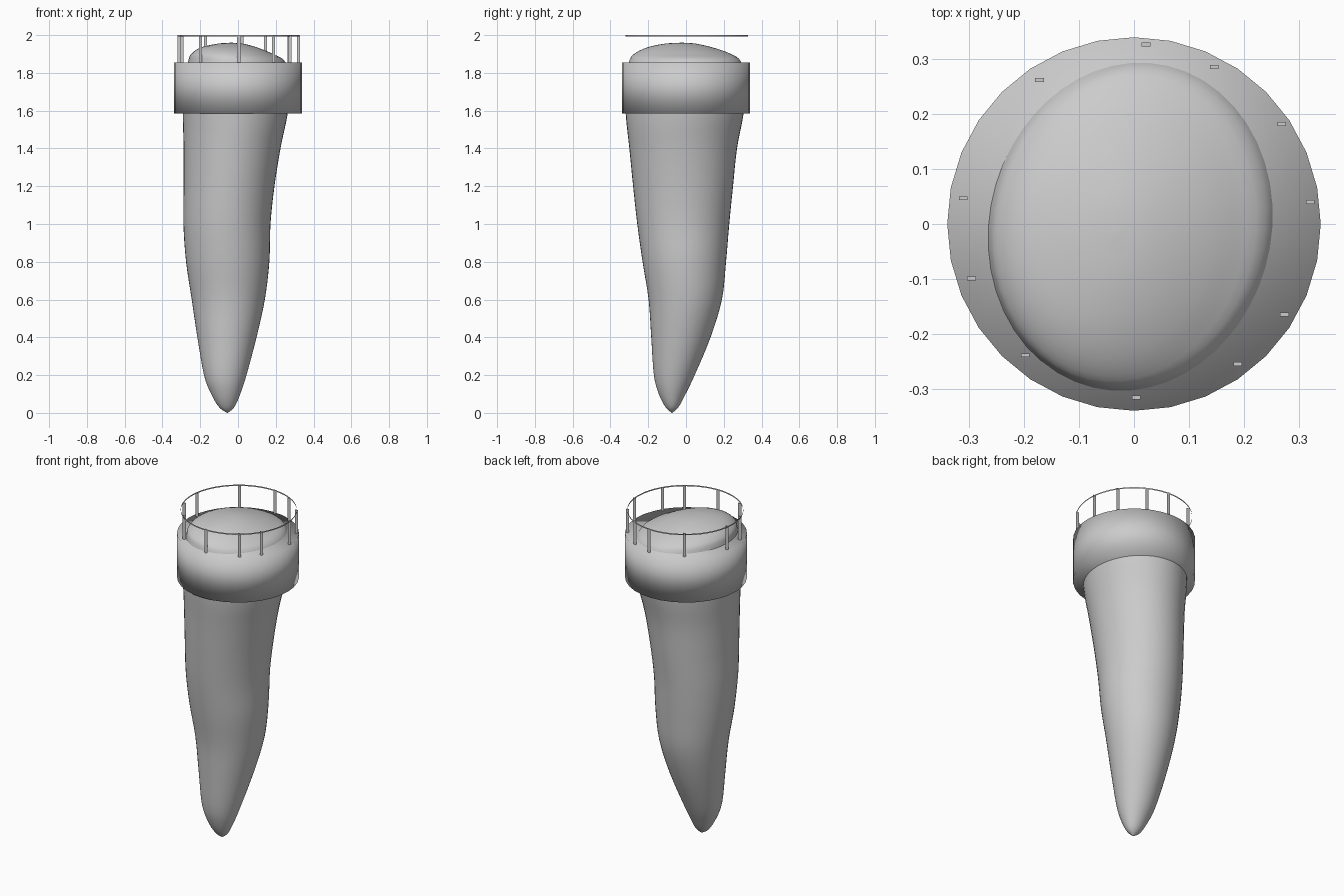
import bpy, bmesh
from math import sin, cos, pi

if "Cube" in bpy.data.objects:
    bpy.data.objects.remove(bpy.data.objects["Cube"])


def make_object(name, bm, smooth=True):
    bmesh.ops.recalc_face_normals(bm, faces=bm.faces)
    for f in bm.faces:
        f.smooth = smooth
    me = bpy.data.meshes.new(name)
    bm.to_mesh(me)
    bm.free()
    ob = bpy.data.objects.new(name, me)
    bpy.context.collection.objects.link(ob)
    return ob


def catmull(a, b, c, d, t):
    return [0.5 * (2*q + (r - p)*t + (2*p - 5*q + 4*r - s)*t*t + (3*q - p - 3*r + s)*t**3)
            for p, q, r, s in zip(a, b, c, d)]


# Tapered trunk: sections as z, x min, x max, y min, y max
SECTIONS = [
    (0.00, -0.057, -0.055, -0.075, -0.073),
    (0.03, -0.100, -0.020, -0.108, -0.040),
    (0.10, -0.142, 0.012, -0.144, -0.002),
    (0.20, -0.180, 0.045, -0.170, 0.046),
    (0.40, -0.215, 0.098, -0.184, 0.130),
    (0.60, -0.245, 0.142, -0.198, 0.190),
    (0.80, -0.275, 0.166, -0.230, 0.212),
    (1.00, -0.289, 0.172, -0.258, 0.229),
    (1.20, -0.288, 0.193, -0.280, 0.249),
    (1.40, -0.288, 0.225, -0.300, 0.270),
    (1.58, -0.292, 0.262, -0.319, 0.304),
    (1.73, -0.290, 0.275, -0.322, 0.315),
    (1.855, -0.265, 0.252, -0.303, 0.293),
    (1.90, -0.248, 0.185, -0.275, 0.238),
    (1.935, -0.195, 0.100, -0.205, 0.140),
    (1.955, -0.105, 0.025, -0.110, 0.050),
    (1.96, -0.036, -0.034, -0.021, -0.019),
]
SIDES, STEPS = 48, 4
bm = bmesh.new()
rings = []
n = len(SECTIONS)
for i in range(n - 1):
    a, b, c, d = (SECTIONS[min(max(k, 0), n - 1)] for k in (i - 1, i, i + 1, i + 2))
    for s in range(STEPS + (i == n - 2)):
        z, x0, x1, y0, y1 = catmull(a, b, c, d, s / STEPS)
        skew = 0.035 * min(max((z - 1.5) / 0.3, 0), 1)
        ring = []
        for k in range(SIDES):
            t = 2 * pi * k / SIDES
            r = 1 + skew * sin(2 * t)
            ring.append(bm.verts.new(((x0 + x1) / 2 + r * (x1 - x0) / 2 * cos(t),
                                      (y0 + y1) / 2 + r * (y1 - y0) / 2 * sin(t), z)))
        rings.append(ring)
for lo, hi in zip(rings, rings[1:]):
    for k in range(SIDES):
        m = (k + 1) % SIDES
        bm.faces.new((lo[k], lo[m], hi[m], hi[k]))
bm.faces.new(rings[0])
bm.faces.new(rings[-1])
make_object("trunk", bm)

# Collar: 32-sided drum shaded smooth over its rims
bm = bmesh.new()
bmesh.ops.create_cone(bm, cap_ends=True, segments=32, radius1=0.34, radius2=0.34, depth=0.27)
bmesh.ops.translate(bm, verts=bm.verts, vec=(0, 0, 1.72))
make_object("collar", bm)

# Handrail: thin upright band
bm = bmesh.new()
bmesh.ops.create_cone(bm, cap_ends=False, segments=64, radius1=0.323, radius2=0.323, depth=0.008)
bmesh.ops.translate(bm, verts=bm.verts, vec=(0.002, 0.004, 1.996))
make_object("handrail", bm)

# Railing posts: thin blades, open on the narrow sides
POSTS = [(0.022, 0.327), (0.146, 0.286), (0.269, 0.182), (0.321, 0.040), (0.274, -0.165),
         (0.189, -0.255), (0.004, -0.316), (-0.198, -0.239), (-0.296, -0.099),
         (-0.311, 0.047), (-0.172, 0.262)]
bm = bmesh.new()
for x, y in POSTS:
    vs = bmesh.ops.create_cube(bm, size=1)["verts"]
    bmesh.ops.scale(bm, verts=vs, vec=(0.016, 0.007, 0.146))
    bmesh.ops.translate(bm, verts=vs, vec=(x, y, 1.926))
bm.normal_update()
bmesh.ops.delete(bm, geom=[f for f in bm.faces if abs(f.normal.x) > 0.9], context='FACES_ONLY')
make_object("railing_posts", bm, smooth=False)
